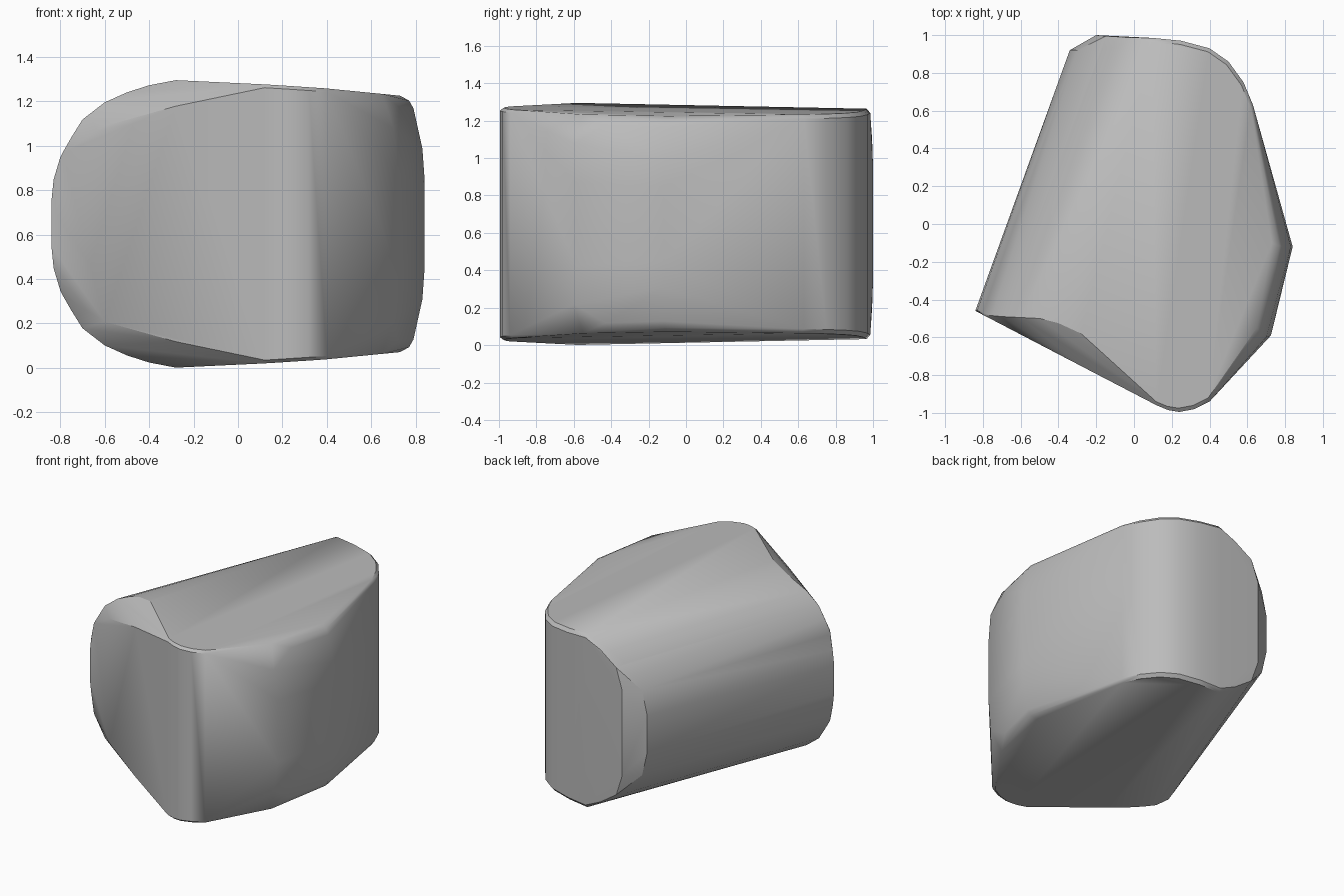
import bpy
import bmesh
import math

MIDDLE = 0.648  # height of the symmetry plane

# remove the default object
cube = bpy.data.objects.get("Cube")
if cube:
    bpy.data.objects.remove(cube, do_unlink=True)


def lid(x, y):
    """Half height of the gently sloping top and bottom faces."""
    across = 0.938 * x - 0.347 * y
    along = 0.347 * x + 0.938 * y
    return 0.629 - 0.029 * along - 0.058 * across


def lipped(outline, inset, drop):
    """Wall points with a small bevelled lip leading onto the lid."""
    points = []
    for x, y in outline:
        inner_x, inner_y = x * (1 - inset), y * (1 - inset)
        points.append((x, y, lid(x, y) - drop))
        points.append((inner_x, inner_y, lid(inner_x, inner_y)))
    return points


# rounded left flank, front end
front_flank = [
    (-.84, -.46, .1), (-.83, -.458, .2), (-.8, -.47, .3), (-.75, -.485, .39),
    (-.7, -.49, .47), (-.6, -.495, .547), (-.5, -.5, .592),
    (-.4, -.525, .624), (-.28, -.58, .647),
]

# upper edge of the flat front face
front_edge = [(-.79, -.486, .32), (-.6, -.585, .44), (-.28, -.752, .53)]

# rounded left flank, back end, and the narrow facet beside the back face
back_flank = [
    (-.34, .92, .13), (-.3, .92, .3), (-.23, .92, .39), (-.17, .925, .46),
    (-.07, .945, .53), (.03, .967, .57), (.14, .967, .592),
]
back_edge = [(-.2, 1, .3), (-.15, .995, .45), (-.02, .987, .54)]

# rounded prow at the front and rounded corner at the back
prow = [(.12, -.96), (.18, -.985), (.24, -.995), (.32, -.98), (.4, -.94)]
back_corner = [
    (.1, .985), (.25, .97), (.4, .93), (.5, .86),
    (.58, .75), (.63, .63),
]

# bulging right side
right_side = [
    (.84, -.12, .2), (.83, -.12, .34), (.79, -.12, .52),
    (.77, -.115, .555), (.73, -.1, .577),
    (.725, -.59, .22), (.7, -.6, .43), (.72, -.43, .53), (.65, -.55, .585),
]

# wrap all the parts in one closed hull, mirrored above and below the middle
upper = front_flank + front_edge + back_flank + back_edge + right_side
upper += lipped(prow, inset=.02, drop=.015)
upper += lipped(back_corner, inset=.02, drop=.022)

bm = bmesh.new()
for x, y, half in upper:
    for side in (-1, 1):
        bm.verts.new((x, y, MIDDLE + side * half))
result = bmesh.ops.convex_hull(bm, input=bm.verts[:])
unused = {v for v in result["geom_interior"] + result["geom_unused"]
          if isinstance(v, bmesh.types.BMVert)}
bmesh.ops.delete(bm, geom=list(unused), context="VERTS")
bmesh.ops.dissolve_limit(bm, angle_limit=math.radians(1),
                         verts=bm.verts[:], edges=bm.edges[:])
bmesh.ops.recalc_face_normals(bm, faces=bm.faces[:])
mesh = bpy.data.meshes.new("boulder")
bm.to_mesh(mesh)
bm.free()

# plain stone colour
stone = bpy.data.materials.new("stone grey")
stone.use_nodes = True
stone.diffuse_color = (.5, .5, .5, 1)
shader = next(n for n in stone.node_tree.nodes if n.type == "BSDF_PRINCIPLED")
shader.inputs["Base Color"].default_value = stone.diffuse_color
mesh.materials.append(stone)

boulder = bpy.data.objects.new("boulder", mesh)
bpy.context.collection.objects.link(boulder)
bpy.ops.object.select_all(action="DESELECT")
boulder.select_set(True)
bpy.context.view_layer.objects.active = boulder
bpy.ops.object.shade_smooth_by_angle(angle=math.radians(30))
